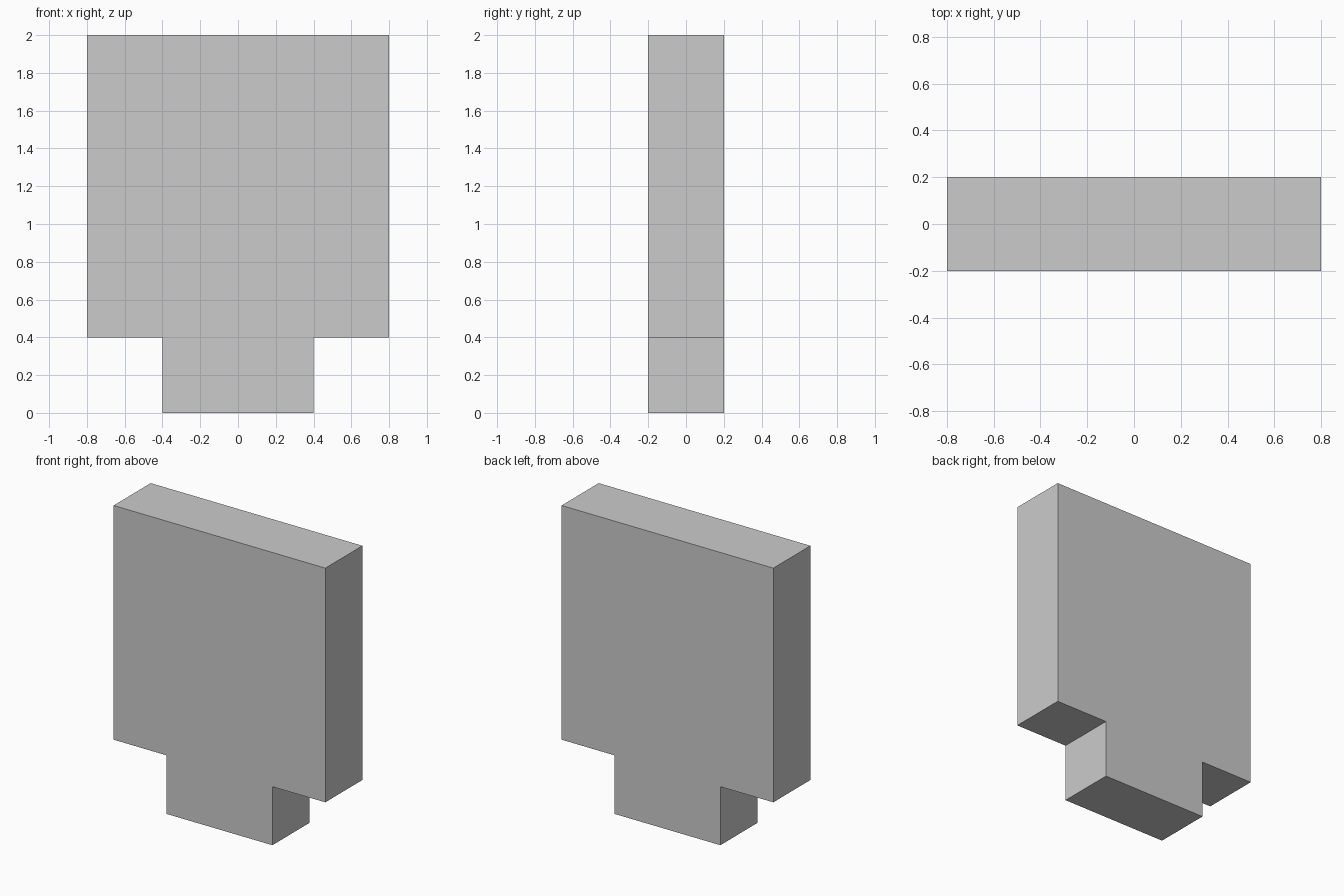
import bpy
import bmesh

if "Cube" in bpy.data.objects:
    bpy.data.objects.remove(bpy.data.objects["Cube"])

HALF_DEPTH = 0.2

# Right half of the stepped outline (x, z), bottom to top
half = [(0.4, 0.0), (0.4, 0.4), (0.8, 0.4), (0.8, 2.0)]
outline = half + [(-x, z) for x, z in reversed(half)]

# Slab: front face extruded straight back
bm = bmesh.new()
front = bm.faces.new([bm.verts.new((x, -HALF_DEPTH, z)) for x, z in outline])
result = bmesh.ops.extrude_face_region(bm, geom=[front], use_keep_orig=True)
back_verts = [g for g in result["geom"] if isinstance(g, bmesh.types.BMVert)]
bmesh.ops.translate(bm, verts=back_verts, vec=(0, 2 * HALF_DEPTH, 0))
bmesh.ops.recalc_face_normals(bm, faces=bm.faces)

mesh = bpy.data.meshes.new("stepped_slab")
bm.to_mesh(mesh)
bm.free()
bpy.context.collection.objects.link(bpy.data.objects.new("stepped_slab", mesh))
